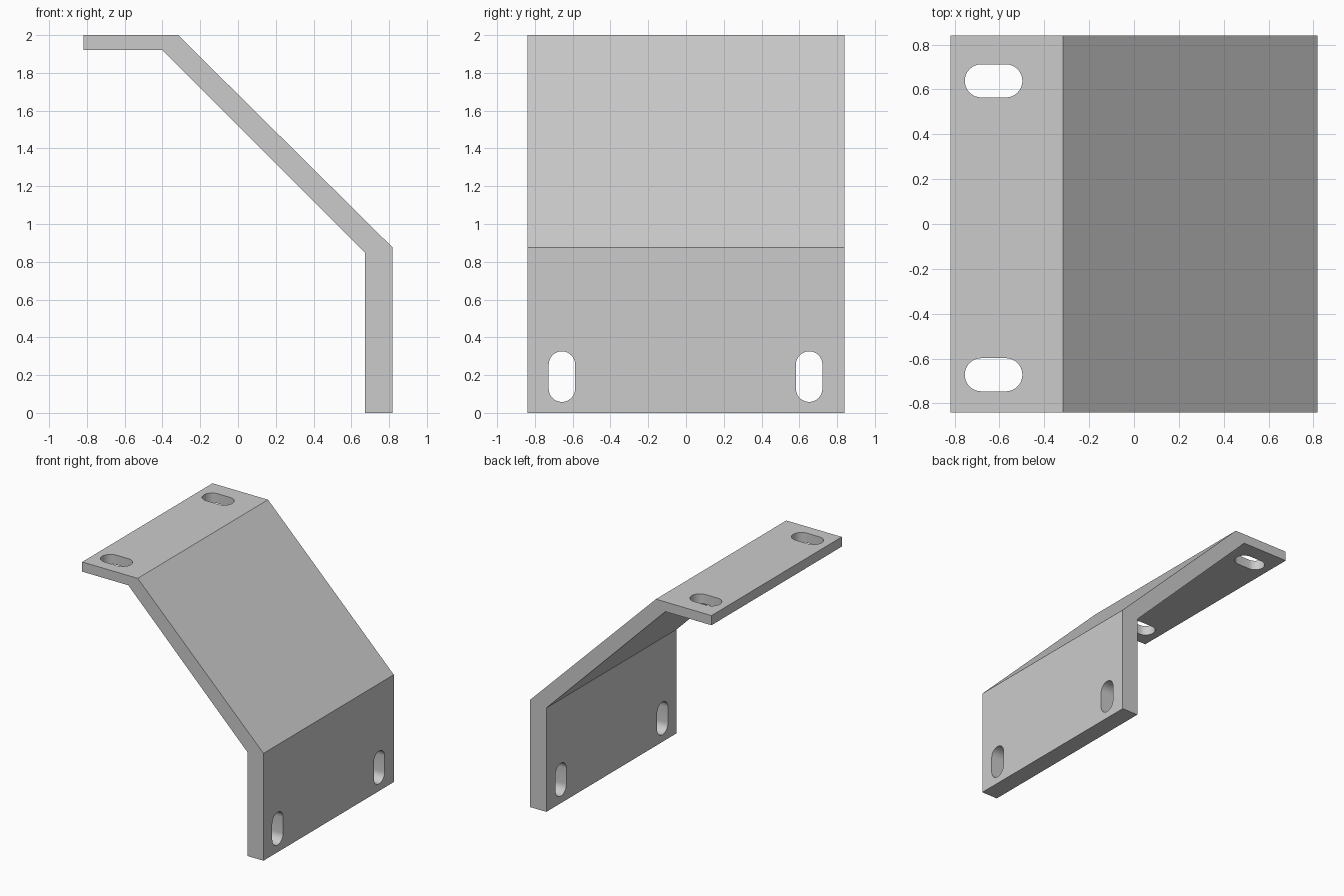
import bpy, bmesh
from math import pi, sin, cos
from mathutils import Vector

if "Cube" in bpy.data.objects:
    bpy.data.objects.remove(bpy.data.objects["Cube"])


def prism(name, ring, sweep):
    """Extrude a closed 3D outline along a vector."""
    bm = bmesh.new()
    face = bm.faces.new([bm.verts.new(p) for p in ring])
    new = bmesh.ops.extrude_face_region(bm, geom=[face])["geom"]
    verts = [v for v in new if isinstance(v, bmesh.types.BMVert)]
    bmesh.ops.translate(bm, verts=verts, vec=Vector(sweep))
    bmesh.ops.recalc_face_normals(bm, faces=bm.faces[:])
    mesh = bpy.data.meshes.new(name)
    bm.to_mesh(mesh)
    bm.free()
    obj = bpy.data.objects.new(name, mesh)
    bpy.context.collection.objects.link(obj)
    return obj


def slot(length, width, steps=16):
    """Rounded slot outline, long along its first axis."""
    r, h = width / 2, (length - width) / 2
    pts = []
    for side in (1, -1):
        for i in range(steps + 1):
            a = -pi / 2 + pi * i / steps
            pts.append((side * (h + r * cos(a)), side * r * sin(a)))
    return pts


# Bent plate: top flange, sloped web, thicker vertical flange
W = 0.84
profile = [(-0.818, 2), (-0.317, 2), (0.818, 0.876), (0.818, 0),
           (0.672, 0), (0.672, 0.848), (-0.402, 1.921), (-0.818, 1.921)]
bracket = prism("bent_bracket", [(x, -W, z) for x, z in profile], (0, 2 * W, 0))

# Slot cutters: vertical slots in the front flange, level slots in the top one
cutters = []
for y in (-0.657, 0.652):
    ring = [(0.6, y + b, 0.192 + a) for a, b in slot(0.268, 0.14)]
    cutters.append(prism("side_slot_cutter", ring, (0.3, 0, 0)))
for y in (-0.672, 0.638):
    ring = [(-0.626 + a, y + b, 1.85) for a, b in slot(0.257, 0.148)]
    cutters.append(prism("top_slot_cutter", ring, (0, 0, 0.25)))

# Cut the slots and drop the cutters
bpy.context.view_layer.objects.active = bracket
bracket.select_set(True)
for c in cutters:
    c.hide_render = True
    mod = bracket.modifiers.new("slot", "BOOLEAN")
    mod.operation, mod.solver, mod.object = "DIFFERENCE", "EXACT", c
    bpy.ops.object.modifier_apply(modifier=mod.name)
    bpy.data.objects.remove(c, do_unlink=True)

# Smooth slot walls, crisp bends
bpy.ops.object.shade_smooth_by_angle(angle=pi / 6)
